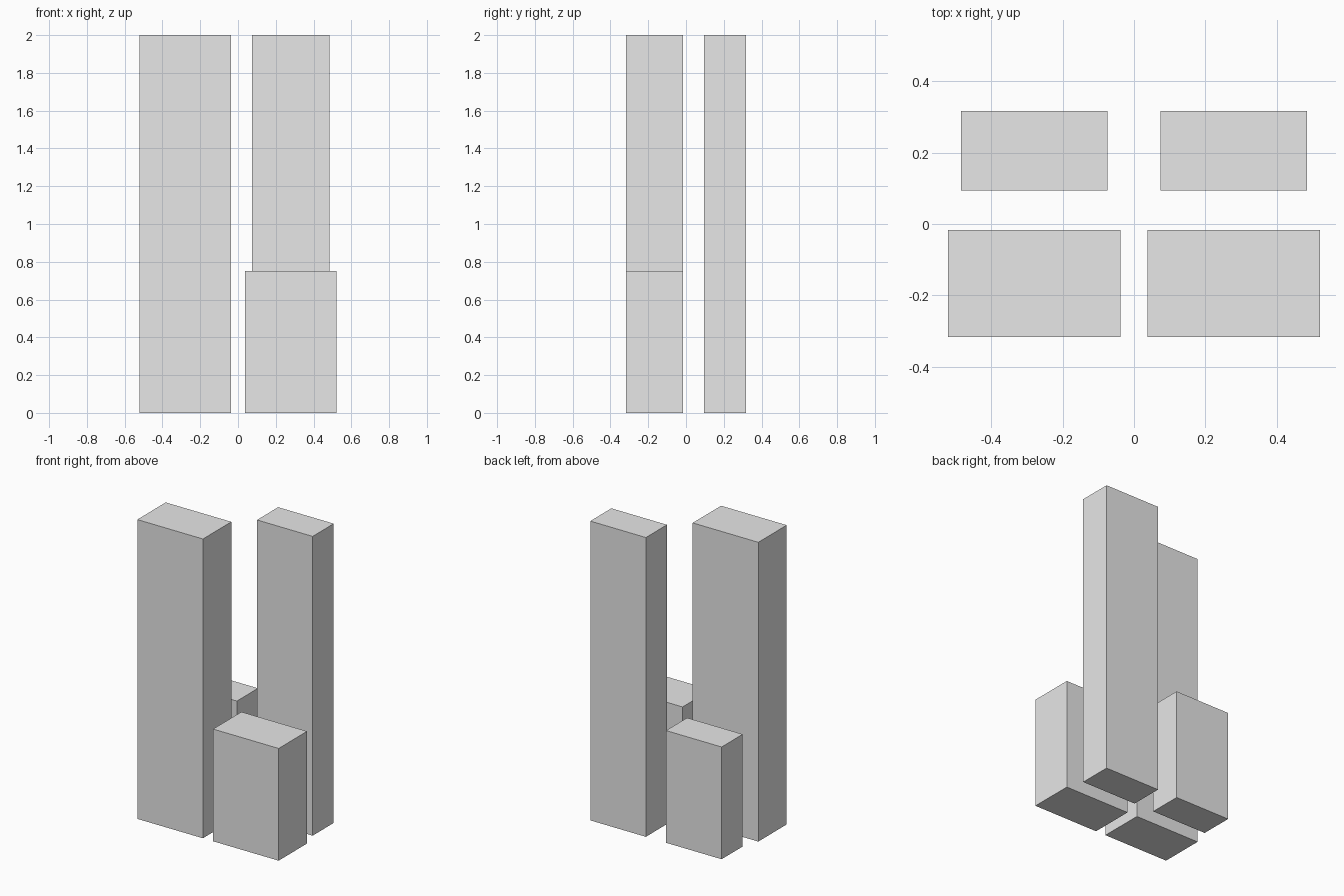
import bpy

cube = bpy.data.objects.get("Cube")
if cube:
    bpy.data.objects.remove(cube, do_unlink=True)

# Single plain grey
grey = bpy.data.materials.new("light_grey")
grey.use_nodes = True
color = (0.8, 0.8, 0.8, 1.0)
grey.diffuse_color = color
for node in grey.node_tree.nodes:
    if node.type == "BSDF_PRINCIPLED":
        node.inputs["Base Color"].default_value = color


def block(name, x, y, width, depth, height):
    """Upright box standing on the ground."""
    bpy.ops.mesh.primitive_cube_add(size=1, location=(x, y, height / 2))
    obj = bpy.context.object
    obj.name = name
    obj.scale = (width, depth, height)
    bpy.ops.object.transform_apply(location=False, rotation=False, scale=True)
    obj.data.materials.append(grey)


TALL, SHORT = 2.0, 0.75
OFFSET = 0.28

# Wide front pair and narrower back pair, with heights crossed diagonally
for row, y, width, depth, tall_side in (
    ("front", -0.167, 0.485, 0.3, -1),
    ("back", 0.206, 0.411, 0.223, 1),
):
    for side, label in ((-1, "right"), (1, "left")):
        height = TALL if side == tall_side else SHORT
        block(f"{row}_{label}_block", side * OFFSET, y, width, depth, height)
